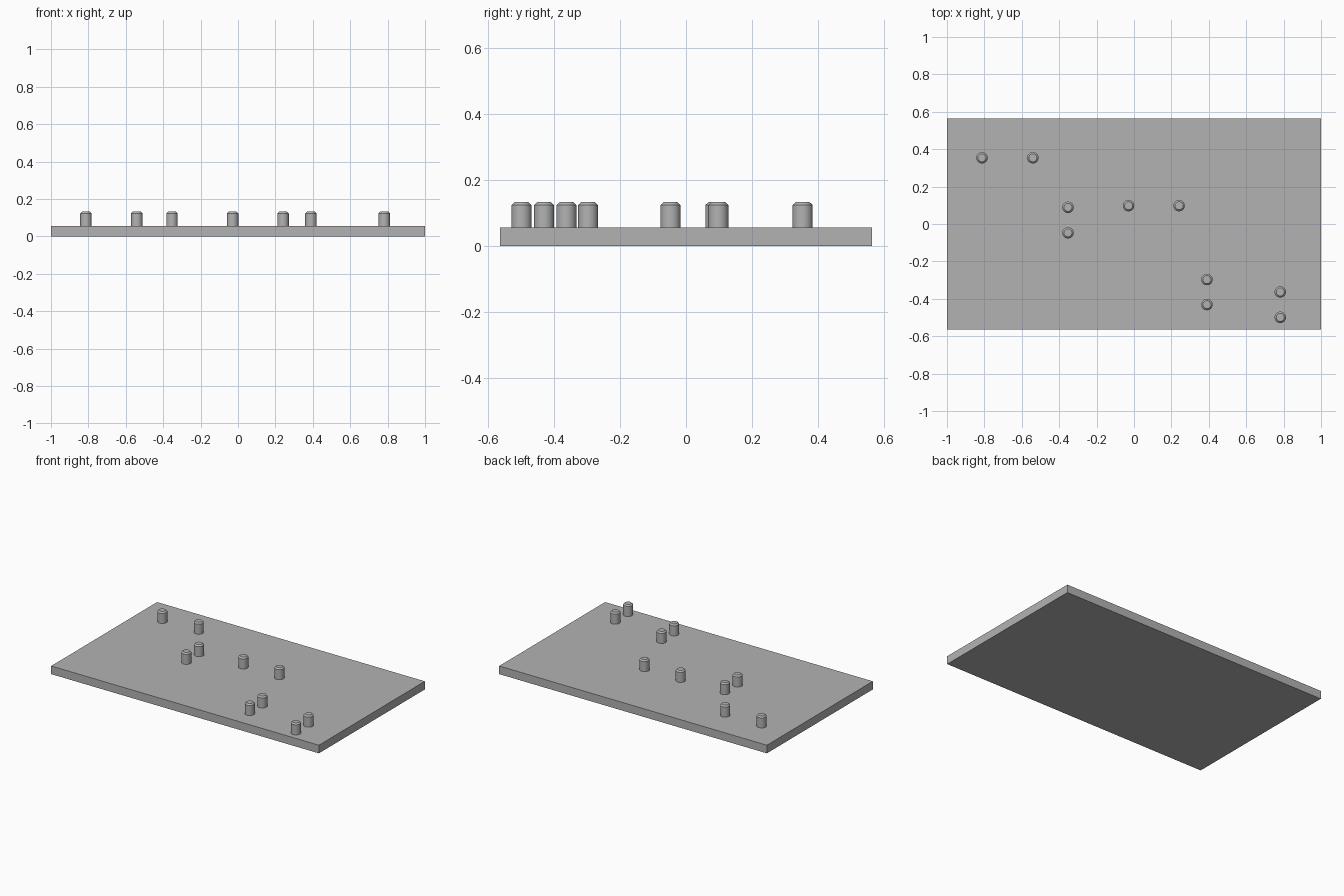
import bpy
import bmesh
import math

cube = bpy.data.objects.get("Cube")
if cube:
    bpy.data.objects.remove(cube, do_unlink=True)

# Single grey material
grey = bpy.data.materials.new("plain_grey")
grey.use_nodes = True
colour = (0.45, 0.45, 0.45, 1)
grey.diffuse_color = colour
grey.node_tree.nodes["Principled BSDF"].inputs["Base Color"].default_value = colour

PLATE_TOP = 0.055
PEG_TOP = 0.132
RADIUS = 0.0305
CHAMFER = 0.009


def add_object(name, bm, location=(0, 0, 0)):
    mesh = bpy.data.meshes.new(name)
    bm.to_mesh(mesh)
    bm.free()
    mesh.materials.append(grey)
    obj = bpy.data.objects.new(name, mesh)
    obj.location = location
    bpy.context.collection.objects.link(obj)
    return obj


# Base plate
bm = bmesh.new()
bmesh.ops.create_cube(bm, size=1)
bmesh.ops.scale(bm, vec=(2, 1.13, PLATE_TOP), verts=bm.verts)
add_object("base_plate", bm, (0, 0, PLATE_TOP / 2))


# Round peg with a chamfered top, sunk slightly into the plate
def add_peg(name, x, y):
    bottom = PLATE_TOP - 0.01
    height = PEG_TOP - bottom
    bm = bmesh.new()
    bmesh.ops.create_cone(bm, cap_ends=True, segments=32, radius1=RADIUS,
                          radius2=RADIUS, depth=height)
    rim = [e for e in bm.edges if all(v.co.z > 0 for v in e.verts)]
    bmesh.ops.bevel(bm, geom=rim, offset=CHAMFER, segments=1, affect='EDGES')
    peg = add_object(name, bm, (x, y, bottom + height / 2))
    bpy.ops.object.select_all(action='DESELECT')
    peg.select_set(True)
    bpy.context.view_layer.objects.active = peg
    bpy.ops.object.shade_smooth_by_angle(angle=math.radians(30))


# Pegs stand in pairs: centre, then half the step between the two
pairs = {
    "back_right": ((-0.677, 0.354), (0.136, 0)),
    "middle_right": ((-0.353, 0.021), (0, 0.068)),
    "middle": ((0.106, 0.098), (0.135, 0)),
    "front_middle": ((0.39, -0.364), (0, 0.067)),
    "front_left": ((0.782, -0.431), (0, 0.068)),
}
for name, ((cx, cy), (dx, dy)) in pairs.items():
    for number, side in enumerate((-1, 1), 1):
        add_peg(f"{name}_peg_{number}", cx + side * dx, cy + side * dy)
